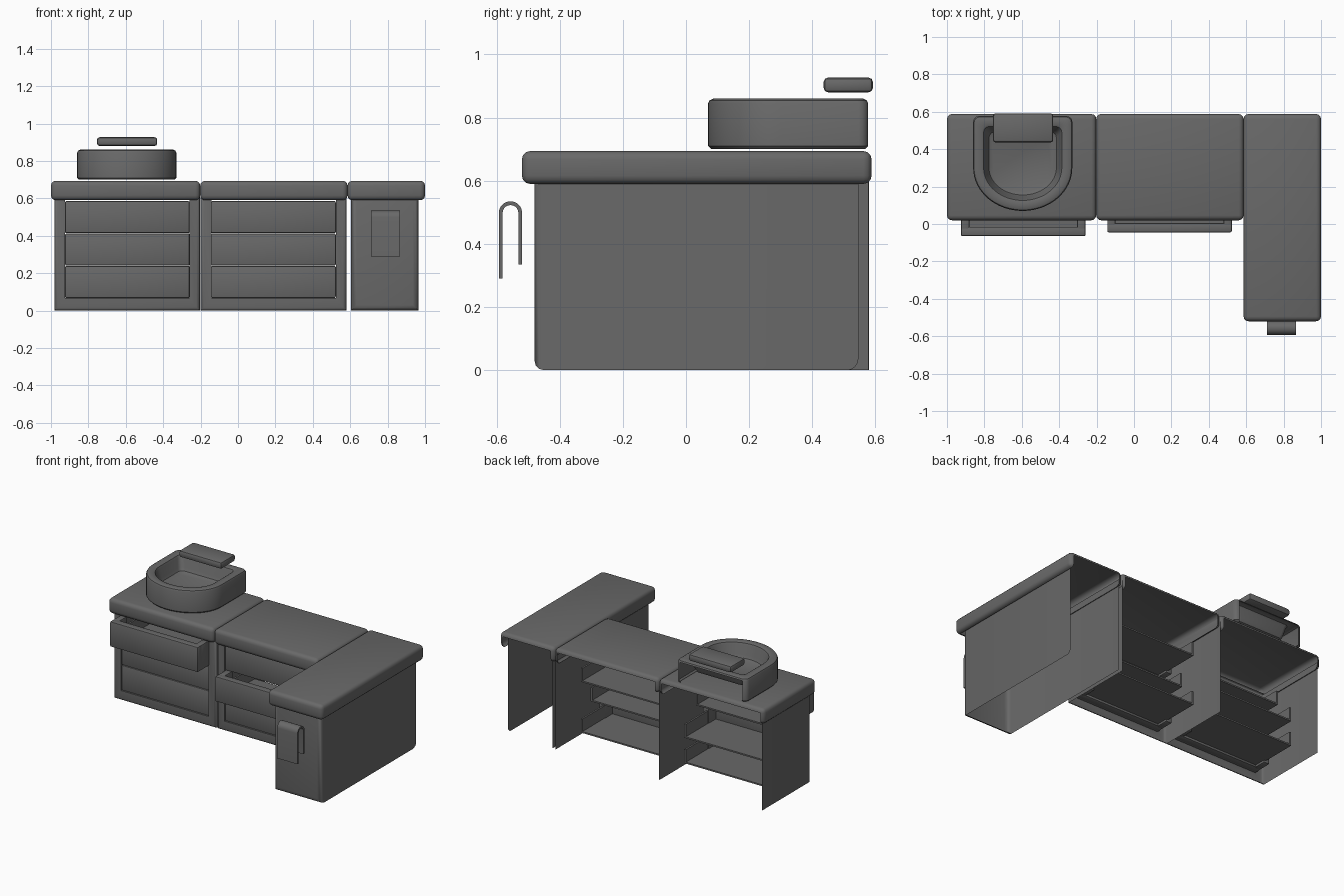
import bpy, bmesh, math
from mathutils import Vector

if "Cube" in bpy.data.objects:
    bpy.data.objects.remove(bpy.data.objects["Cube"])

# dark grey for every part
grey = bpy.data.materials.new("dark_grey")
grey.diffuse_color = (.14, .14, .14, 1)
grey.use_nodes = True
grey.node_tree.nodes["Principled BSDF"].inputs["Base Color"].default_value = grey.diffuse_color


def finish(bm, name):
    bmesh.ops.recalc_face_normals(bm, faces=bm.faces)
    me = bpy.data.meshes.new(name)
    bm.to_mesh(me)
    bm.free()
    me.materials.append(grey)
    ob = bpy.data.objects.new(name, me)
    bpy.context.collection.objects.link(ob)
    bpy.ops.object.select_all(action='DESELECT')
    ob.select_set(True)
    bpy.context.view_layer.objects.active = ob
    bpy.ops.object.shade_smooth_by_angle(angle=math.radians(35))
    return ob


def add_box(bm, x, y, z, bevel=0, seg=2):
    part = bmesh.new()
    bmesh.ops.create_cube(part, size=1)
    for v in part.verts:
        v.co = Vector([r[0] + (c + .5) * (r[1] - r[0]) for c, r in zip(v.co, (x, y, z))])
    if bevel:
        bmesh.ops.bevel(part, geom=part.edges[:], offset=bevel, segments=seg,
                        profile=.5, affect='EDGES')
    tmp = bpy.data.meshes.new("tmp")
    part.to_mesh(tmp)
    part.free()
    bm.from_mesh(tmp)
    bpy.data.meshes.remove(tmp)


def drop(bm, test):
    bm.normal_update()
    bmesh.ops.delete(bm, geom=[f for f in bm.faces if test(f)], context='FACES')


def counter(name, x, y):
    # hollow top, open at the back and underneath, with a rounded curled rim
    bm = bmesh.new()
    add_box(bm, x, y, (.59, .694), .026, 3)
    drop(bm, lambda f: f.normal.z < -.99 or f.normal.y > .99 or
         (f.normal.y > .1 and abs(f.normal.x) < .05 and f.calc_center_median().z < .65))
    return finish(bm, name)


def shell(name, x, y, z, bevel, opening=False, short_side=None):
    # body with sides and front only
    bm = bmesh.new()
    add_box(bm, x, y, z)
    front_edges = [e for e in bm.edges if all(v.co.y < y[0] + .001 for v in e.verts)]
    bmesh.ops.bevel(bm, geom=front_edges, offset=bevel, segments=3, profile=.5, affect='EDGES')
    drop(bm, lambda f: f.normal.y > .99 or (abs(f.normal.z) > .99))
    if opening:
        bm.normal_update()
        front = min(bm.faces, key=lambda f: f.calc_center_median().y)
        bmesh.ops.inset_region(bm, faces=[front], thickness=.05 - bevel)
        mid = (x[0] + x[1]) / 2
        for v in front.verts:
            v.co.z = .068 if v.co.z < .3 else .592
            v.co.x = x[0] + .058 if v.co.x < mid else x[1] - .056
        ext = bmesh.ops.extrude_discrete_faces(bm, faces=[front])
        inner = ext['faces'][0]
        for v in inner.verts:
            v.co.y += .03
        bmesh.ops.delete(bm, geom=[inner], context='FACES_ONLY')
    if short_side:
        # outer side stops short of the back and has a rounded lower corner
        for v in bm.verts:
            if v.co.x > x[1] - .01 and v.co.y > y[1] - .01:
                v.co.y = short_side
        low = [v for v in bm.verts if v.co.x > x[1] - .01 and v.co.y > short_side - .01 and v.co.z < .01]
        bmesh.ops.bevel(bm, geom=low, offset=.035, segments=4, profile=.5, affect='VERTICES')
    return finish(bm, name)


def drawer(name, x, z0, front):
    # front slab with full-width cheeks, floor and low sides, open at the rear
    x0, x1 = x
    back = front + .37
    bm = bmesh.new()
    add_box(bm, x, (front, front + .05), (z0, z0 + .172), .008)
    add_box(bm, (x0 + .03, x1 - .03), (front + .04, back), (z0 + .015, z0 + .025))
    for a in (x0, x1 - .045):
        add_box(bm, (a, a + .045), (front + .03, front + .13), (z0, z0 + .172), .008)
    for a in (x0 + .03, x1 - .042):
        add_box(bm, (a, a + .012), (front + .04, back), (z0 + .015, z0 + .11))
    return finish(bm, name)


# worktops
counter("left_worktop", (-1, -.202), (.02, .588))
counter("middle_worktop", (-.202, .586), (.02, .588))
counter("peninsula_worktop", (.586, 1), (-.52, .588))

# cabinets
shell("left_cabinet", (-.982, -.204), (.055, .58), (0, .64), .018, True)
shell("middle_cabinet", (-.2, .58), (.055, .58), (0, .64), .018, True)
shell("peninsula_cabinet", (.605, .965), (-.48, .578), (0, .64), .03, short_side=.546)

# drawers, one pulled out in each cabinet
for side, xr, out, pulled in (("left", (-.925, -.259), 2, -.065),
                              ("middle", (-.143, .523), 1, -.045)):
    for i in range(3):
        drawer(f"{side}_drawer_{i + 1}", xr, .067 + i * .1735, pulled if i == out else .062)


# sink basin: D-shaped loops joined from outer foot to bowl floor
def outline(inset, z):
    cx, yc, w, yb, r = -.595, .30, .265 - inset, .577 - inset, .03
    pts = []
    for k in range(33):
        t = math.pi * k / 32
        pts.append((cx + w * math.cos(t), yc - (.23 - inset) * math.sin(t), z))
    for sx, start in ((-1, math.pi), (1, math.pi / 2)):
        for k in range(5):
            t = start - math.pi / 2 * k / 4
            pts.append((cx + sx * (w - r) + r * math.cos(t), yb - r + r * math.sin(t), z))
    return pts


bm = bmesh.new()
loops = [[bm.verts.new(p) for p in outline(i, z)] for i, z in (
    (.01, .70), (0, .71), (0, .845), (.005, .855), (.016, .86), (.045, .86),
    (.056, .855), (.062, .843), (.075, .785), (.085, .765), (.105, .755))]
n = len(loops[0])
for level, (a, b) in enumerate(zip(loops, loops[1:])):
    for k in range(n):
        if k == 37 and level < 2:
            continue  # outer wall is open along the back
        bm.faces.new((a[k], a[(k + 1) % n], b[(k + 1) % n], b[k]))
bm.faces.new(loops[-1])
finish(bm, "sink_basin")

# tap slab above the sink
bm = bmesh.new()
add_box(bm, (-.754, -.432), (.436, .592), (.88, .927), .014)
finish(bm, "tap")

# folded towel: inverted U sheet
bm = bmesh.new()
cy, cz = -.556, .498


def towel_path(r):
    arc = [(cy - r * math.cos(math.pi * k / 10), cz + r * math.sin(math.pi * k / 10)) for k in range(11)]
    return [(cy - r, .29)] + arc + [(cy + r, .335)]


section = towel_path(.037) + towel_path(.025)[::-1]
face = bm.faces.new([bm.verts.new((.712, y, z)) for y, z in section])
ext = bmesh.ops.extrude_face_region(bm, geom=[face])
for g in ext['geom']:
    if isinstance(g, bmesh.types.BMVert):
        g.co.x = .866
finish(bm, "towel")
